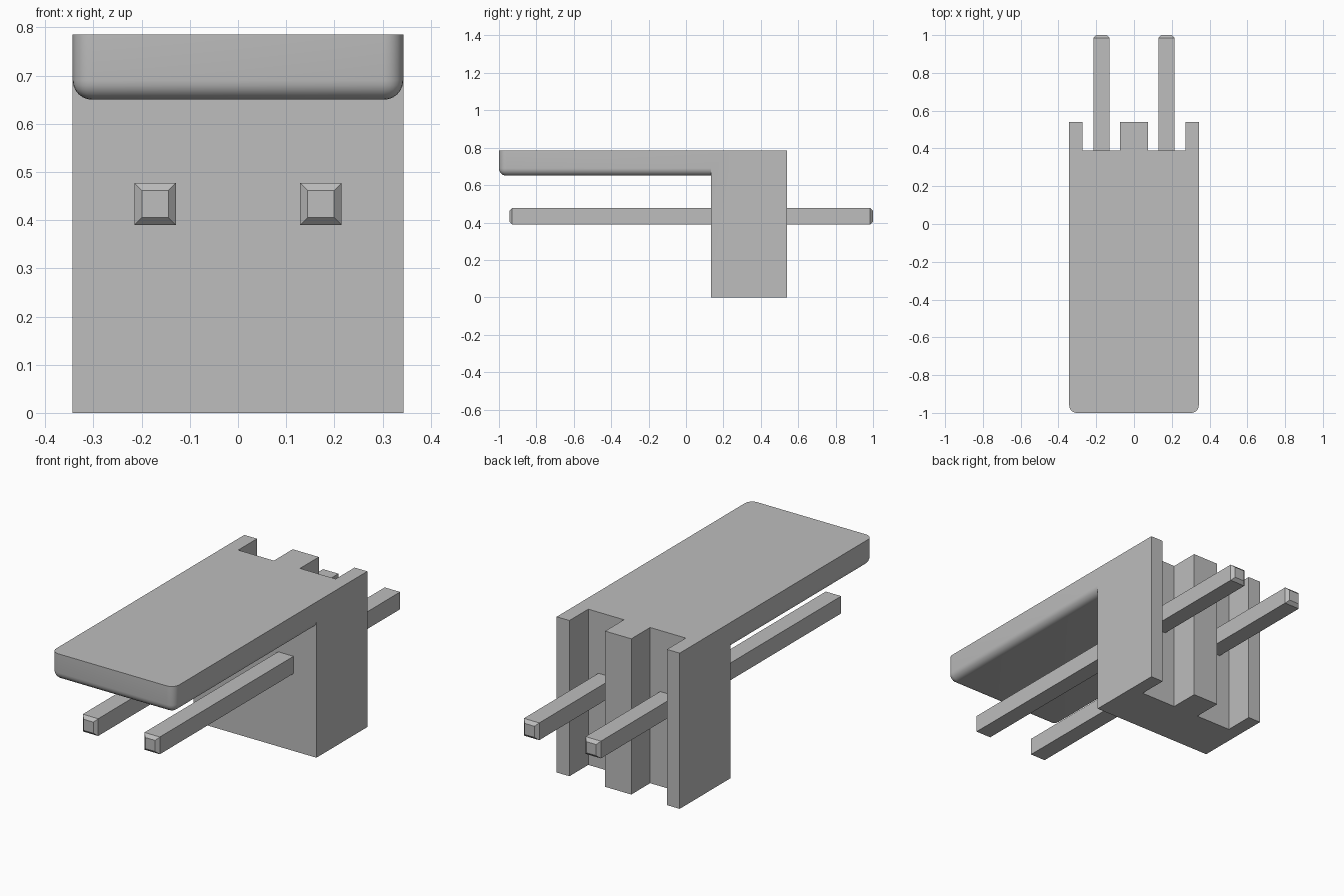
import bpy
import bmesh
import math
from mathutils import Vector

cube = bpy.data.objects.get("Cube")
if cube:
    bpy.data.objects.remove(cube, do_unlink=True)

HALF_W, TOP = 0.343, 0.785
BLOCK_FRONT, BLOCK_BACK, GROOVE = 0.135, 0.54, 0.39

grey = bpy.data.materials.new("plain_grey")
grey.use_nodes = True
grey.diffuse_color = (0.51, 0.51, 0.51, 1)
grey.node_tree.nodes["Principled BSDF"].inputs["Base Color"].default_value = (0.51, 0.51, 0.51, 1)


def finish(name, bm):
    """Turn a bmesh into a named, coloured object."""
    bmesh.ops.recalc_face_normals(bm, faces=bm.faces)
    mesh = bpy.data.meshes.new(name)
    bm.to_mesh(mesh)
    bm.free()
    mesh.materials.append(grey)
    obj = bpy.data.objects.new(name, mesh)
    bpy.context.collection.objects.link(obj)
    return obj


def box(lo, hi):
    """Box between two opposite corners."""
    bm = bmesh.new()
    bmesh.ops.create_cube(bm, size=1)
    lo, hi = Vector(lo), Vector(hi)
    for v in bm.verts:
        v.co = (lo + hi) / 2 + v.co * (hi - lo)
    return bm


# Housing block: comb-shaped plan with two full-height grooves in the back
half = [(HALF_W, BLOCK_FRONT), (HALF_W, BLOCK_BACK), (0.272, BLOCK_BACK),
        (0.272, GROOVE), (0.073, GROOVE), (0.073, BLOCK_BACK)]
plan = half + [(-x, y) for x, y in reversed(half)]
bm = bmesh.new()
base = bm.faces.new([bm.verts.new((x, y, 0)) for x, y in plan])
top = bmesh.ops.extrude_face_region(bm, geom=[base], use_keep_orig=True)["geom"]
for v in top:
    if isinstance(v, bmesh.types.BMVert):
        v.co.z = TOP
housing = finish("housing", bm)

# Top shelf: rounded along its underside rim and front corners
bm = box((-HALF_W, -1, 0.65), (HALF_W, 0.25, TOP))
rim = []
for e in bm.edges:
    mid = (e.verts[0].co + e.verts[1].co) / 2
    on_side, on_front, on_bottom = abs(mid.x) > 0.3, mid.y < -0.9, mid.z < 0.66
    if (on_bottom and (on_side or on_front)) or (on_side and on_front):
        rim.append(e)
bmesh.ops.bevel(bm, geom=rim, offset=0.04, segments=6, profile=0.5, affect='EDGES')
shelf = finish("shelf", bm)

# Join the shelf to the block as one solid
union = housing.modifiers.new("join_shelf", 'BOOLEAN')
union.operation = 'UNION'
union.solver = 'EXACT'
union.object = shelf
bpy.context.view_layer.objects.active = housing
housing.select_set(True)
bpy.ops.object.modifier_apply(modifier=union.name)
bpy.data.objects.remove(shelf, do_unlink=True)
bpy.ops.object.shade_smooth_by_angle(angle=math.radians(35))

# Two square contact pins with chamfered tips
for name, cx in (("left_pin", 0.172), ("right_pin", -0.172)):
    bm = box((cx - 0.043, -0.945, 0.39), (cx + 0.043, 1, 0.477))
    tips = [e for e in bm.edges if abs(e.verts[0].co.y - e.verts[1].co.y) < 0.01]
    bmesh.ops.bevel(bm, geom=tips, offset=0.0155, segments=1, affect='EDGES')
    finish(name, bm)
